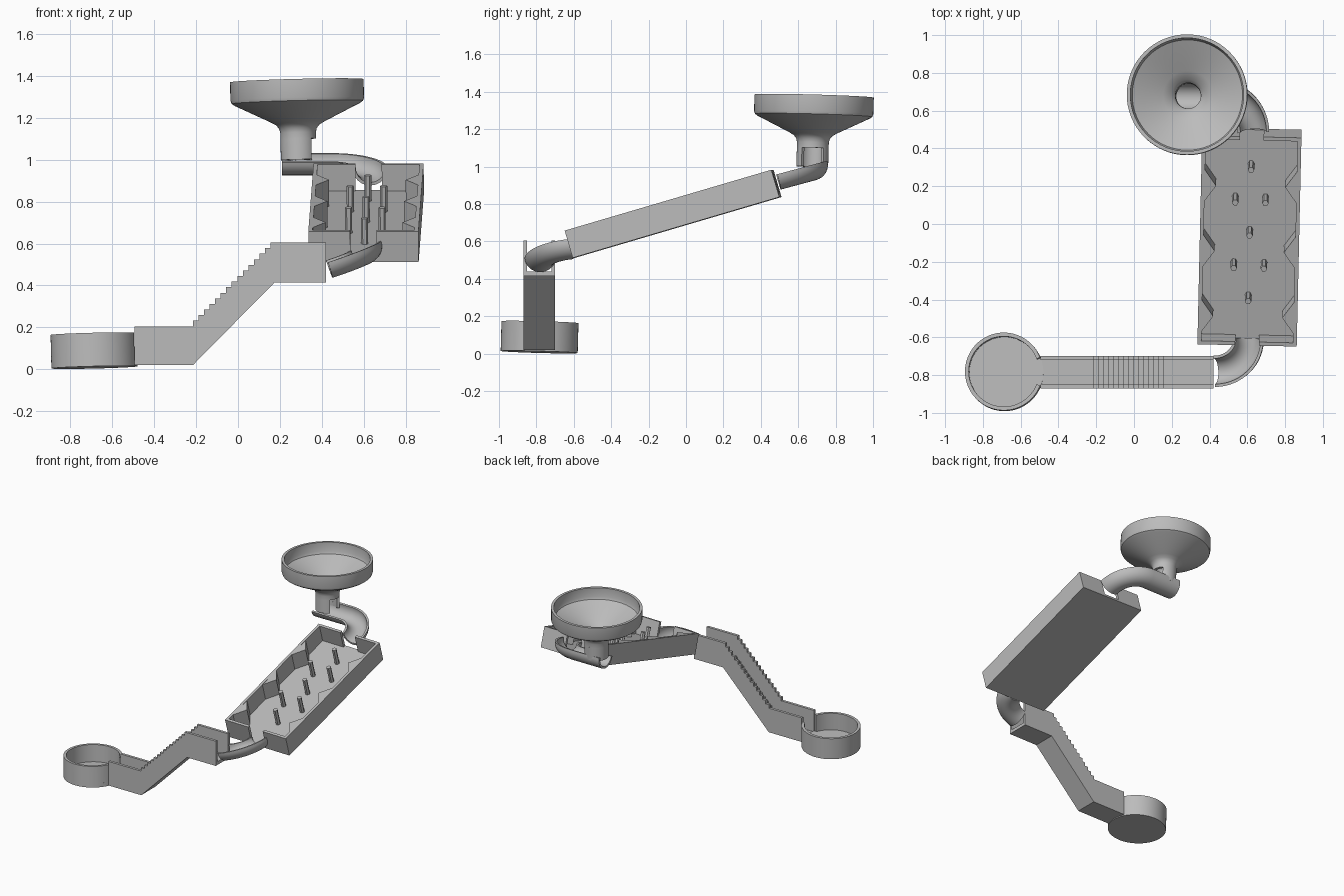
import bpy, bmesh
from math import sin, cos, pi, radians
from mathutils import Vector, Matrix

cube = bpy.data.objects.get("Cube")
if cube:
    bpy.data.objects.remove(cube, do_unlink=True)

grey = bpy.data.materials.new("plain grey")
grey.use_nodes = True
grey.diffuse_color = (0.5, 0.5, 0.5, 1)
grey.node_tree.nodes["Principled BSDF"].inputs["Base Color"].default_value = (0.5, 0.5, 0.5, 1)


def loft(name, rings, wrap=False, matrix=None):
    """Skin a row of equal closed rings; cap the ends unless it wraps round."""
    bm = bmesh.new()
    rows = [[bm.verts.new(p) for p in ring] for ring in rings]
    n = len(rows[0])
    for a, b in zip(rows, rows[1:] + rows[:1] if wrap else rows[1:]):
        for i in range(n):
            j = (i + 1) % n
            bm.faces.new((a[i], a[j], b[j], b[i]))
    if not wrap:
        bm.faces.new(rows[0])
        bm.faces.new(rows[-1])
    bmesh.ops.remove_doubles(bm, verts=bm.verts, dist=1e-5)
    bmesh.ops.recalc_face_normals(bm, faces=bm.faces)
    mesh = bpy.data.meshes.new(name)
    bm.to_mesh(mesh)
    bm.free()
    mesh.shade_smooth()
    mesh.set_sharp_from_angle(angle=radians(30))
    mesh.materials.append(grey)
    obj = bpy.data.objects.new(name, mesh)
    if matrix:
        obj.matrix_world = matrix
    bpy.context.collection.objects.link(obj)
    return obj


def revolve(name, profile, matrix, gap=0.0, steps=64):
    """Turn a closed (radius, z) profile round z, leaving a gap centred on +x."""
    count = steps if gap == 0 else steps + 1
    angles = [gap + (2 * pi - 2 * gap) * i / steps for i in range(count)]
    rings = [[(r * cos(t), r * sin(t), z) for r, z in profile] for t in angles]
    return loft(name, rings, gap == 0, matrix)


def box(name, x0, x1, y0, y1, z0, z1, matrix=None):
    rings = [[(x0, y0, z), (x1, y0, z), (x1, y1, z), (x0, y1, z)] for z in (z0, z1)]
    return loft(name, rings, False, matrix)


def half_pipe(name, path, slope, height, radius, wall=0.015):
    """Sweep an open-topped gutter along a flat path laid on a sloping plane."""
    ox, oy = path[0]
    pts = [Vector((x, y, height + slope[0] * (x - ox) + slope[1] * (y - oy))) for x, y in path]
    up = Vector((-slope[0], -slope[1], 1)).normalized()
    arc = [pi + pi * i / 16 for i in range(17)]
    section = [(radius, t) for t in arc] + [(radius - wall, t) for t in reversed(arc)]
    rings = []
    for i, p in enumerate(pts):
        along = (pts[min(i + 1, len(pts) - 1)] - pts[max(i - 1, 0)]).normalized()
        side = along.cross(up)
        rings.append([p + side * r * cos(t) + up * r * sin(t) for r, t in section])
    return loft(name, rings)


def bend(cx, cy, rx, ry, sign, steps=20):
    """Quarter ellipse from the y side (sign) round to the +x side."""
    return [(cx + rx * sin(t), cy + sign * ry * cos(t))
            for t in (pi / 2 * i / steps for i in range(steps + 1))]


lean = Matrix.Rotation(-0.027, 4, 'X') @ Matrix.Rotation(-0.025, 4, 'Y')

# Catch cup, open towards the stair channel
cup = Matrix.Translation((-0.685, -0.785, 0.009)) @ lean
revolve("cup_floor", [(0, 0), (0.206, 0), (0.206, 0.03), (0, 0.03)], cup)
revolve("cup_wall", [(0.206, 0), (0.206, 0.16), (0.186, 0.16), (0.186, 0)], cup, gap=0.37)

# Stair channel: stepped floor between two stepped walls
STEPS = 15


def stair_outline(drop, start):
    low, high = 0.205 - drop, 0.605 - drop
    pts = [(start, 0.02), (-0.215, 0.02), (0.175, 0.415), (0.42, 0.415), (0.42, high)]
    for i in reversed(range(STEPS)):
        x = -0.215 + 0.37 * i / (STEPS - 1)
        pts += [(x, low + (high - low) * (i + 1) / STEPS), (x, low + (high - low) * i / STEPS)]
    return pts + [(start, low)]


def stair_slab(name, y0, y1, drop, start):
    loft(name, [[(x, y, z) for x, z in stair_outline(drop, start)] for y in (y0, y1)])


stair_slab("stair_floor", -0.86, -0.71, 0.165, -0.51)
stair_slab("stair_wall_front", -0.87, -0.85, 0, -0.495)
stair_slab("stair_wall_back", -0.72, -0.70, 0, -0.495)

# Lower gutter from tray to stairs
half_pipe("lower_gutter", bend(0.425, -0.61, 0.18, 0.17, -1), (0.33, 0.08), 0.515, 0.083)

# Sloping peg tray
tray = (Matrix.Translation((0.612, -0.0475, 0.675))
        @ Matrix.Rotation(radians(-1.3), 4, 'Z') @ Matrix.Rotation(radians(16.4), 4, 'X'))
W, L, H, T = 0.263, 0.576, 0.152, 0.02
box("tray_floor", -W, W, -L, L, 0, T, tray)
for side, sx in (("left", 1), ("right", -1)):
    xs = sorted((sx * W, sx * (W - T)))
    box("tray_side_wall_" + side, *xs, -L, L, 0, H, tray)
    for end, sy in (("upper", 1), ("lower", -1)):
        ys = sorted((sy * L, sy * (L - T)))
        xs = sorted((sx * W, sx * 0.063))
        box(f"tray_{end}_wall_{side}", *xs, *ys, 0, H, tray)
    # Wedge-shaped deflectors along the side wall
    for k in range(3):
        s = 0.30 - 0.36 * k
        wedge = [(sx * (W - 0.01), s + 0.1), (sx * (W - 0.08), s), (sx * (W - 0.01), s - 0.1)]
        loft(f"deflector_{side}_{k + 1}", [[(x, y, z) for x, y in wedge] for z in (0.01, H - 0.001)],
             False, tray)

# Pegs in alternating rows of one and two
for row in range(5):
    for x in ((0,) if row % 2 == 0 else (-0.08, 0.08)):
        peg = tray @ Matrix.Translation((x, 0.39 - 0.181 * row, 0))
        revolve(f"peg_row_{row + 1}", [(0, 0.01), (0.017, 0.01), (0.017, 0.147), (0, 0.147)], peg, steps=6)

# Upper gutter from funnel spout to tray
half_pipe("upper_gutter", [(0.21, 0.675), (0.33, 0.675)] + bend(0.45, 0.485, 0.182, 0.19, 1),
          (0, 0.27), 1.01, 0.084)

# Funnel with a spout that opens towards the gutter
funnel = Matrix.Translation((0.29, 0.675, 1.0)) @ lean
funnel_profile = [
    (0.085, 0.1), (0.085, 0.13), (0.09, 0.15), (0.104, 0.167), (0.13, 0.182),
    (0.30, 0.265), (0.314, 0.275), (0.319, 0.29), (0.319, 0.378), (0.3, 0.378),
    (0.3, 0.31), (0.292, 0.292), (0.13, 0.212), (0.085, 0.186), (0.068, 0.16), (0.066, 0.1)]
revolve("funnel", funnel_profile, funnel)
revolve("spout", [(0.085, 0), (0.085, 0.1), (0.066, 0.1), (0.066, 0)], funnel, gap=0.75)
